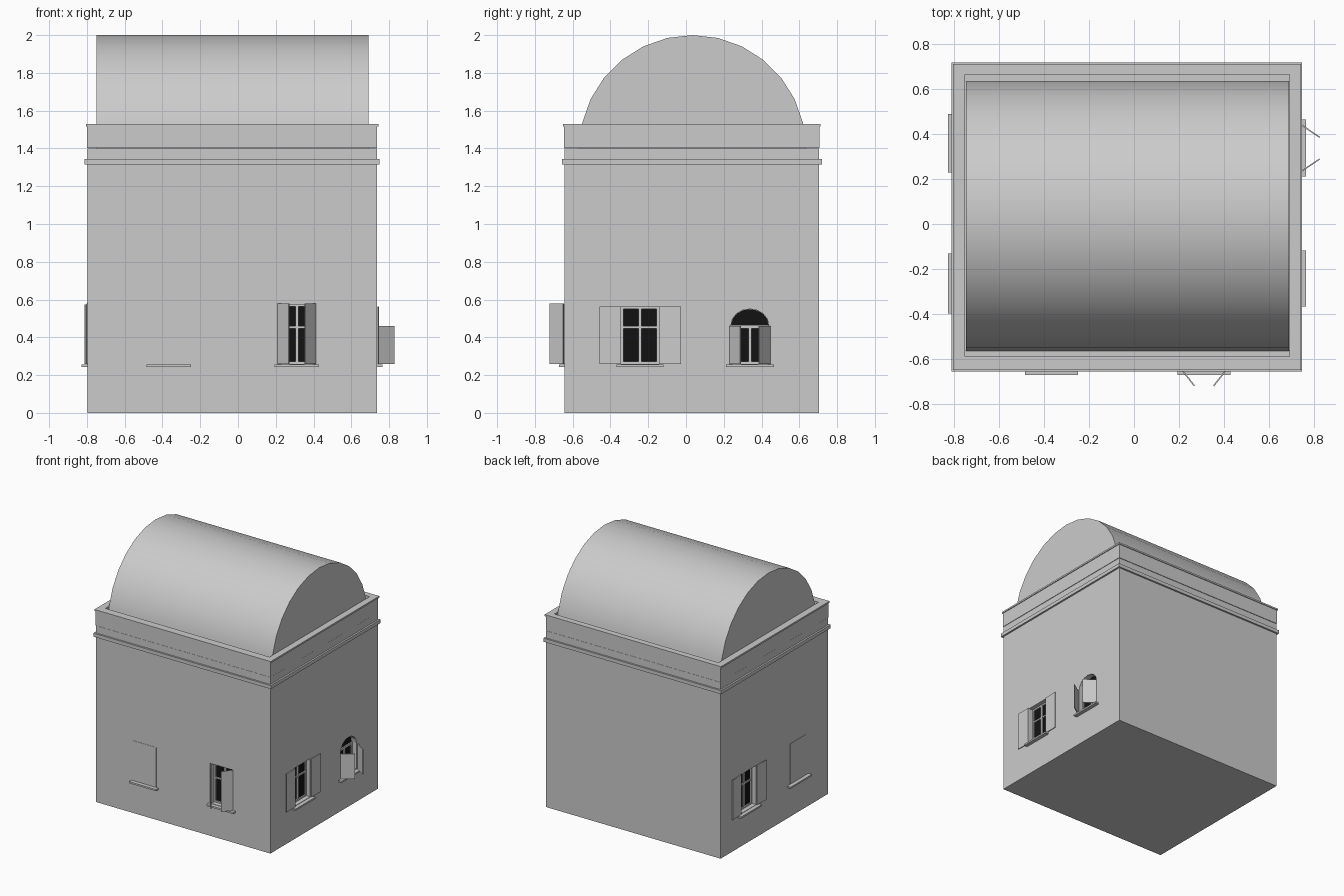
import bpy, bmesh, math
from mathutils import Matrix, Vector

if "Cube" in bpy.data.objects:
    bpy.data.objects.remove(bpy.data.objects["Cube"])


def material(name, rgb):
    m = bpy.data.materials.new(name)
    m.diffuse_color = (*rgb, 1)
    m.use_nodes = True
    m.node_tree.nodes["Principled BSDF"].inputs["Base Color"].default_value = m.diffuse_color
    return m


STONE = material("grey_plaster", (0.6, 0.6, 0.6))
DARK = material("dark_glass", (0.006, 0.006, 0.006))
I = Matrix.Identity(4)


def prism(name, profile, v0, v1, mat=STONE, xf=I):
    """Extrude a (u, z) outline outward from v0 to v1; outward is local -y."""
    bm = bmesh.new()
    verts = [bm.verts.new((u, -v0, z)) for u, z in profile]
    face = bm.faces.new(verts)
    out = bmesh.ops.extrude_face_region(bm, geom=[face])["geom"]
    bmesh.ops.translate(bm, vec=(0, v0 - v1, 0),
                        verts=[g for g in out if isinstance(g, bmesh.types.BMVert)])
    bmesh.ops.recalc_face_normals(bm, faces=bm.faces)
    bm.transform(xf)
    me = bpy.data.meshes.new(name)
    bm.to_mesh(me)
    bm.free()
    ob = bpy.data.objects.new(name, me)
    bpy.context.collection.objects.link(ob)
    me.materials.append(mat)
    return ob


def rect(u0, u1, z0, z1):
    return [(u0, z0), (u1, z0), (u1, z1), (u0, z1)]


def box(name, x, y, z, mat=STONE):
    return prism(name, rect(*x, *z), -y[1], -y[0], mat)


def cut(target, cutters):
    for c in cutters:
        mod = target.modifiers.new("cut", "BOOLEAN")
        mod.operation, mod.solver, mod.object = "DIFFERENCE", "EXACT", c
        bpy.context.view_layer.objects.active = target
        bpy.ops.object.modifier_apply(modifier=mod.name)
        bpy.data.objects.remove(c)


# Main block, cornice and parapet
X, Y = (-0.798, 0.735), (-0.643, 0.705)


def grow(r, d):
    return (r[0] - d, r[1] + d)


walls = box("walls", X, Y, (0, 1.40))
box("cornice", grow(X, 0.014), grow(Y, 0.014), (1.315, 1.343))
parapet = box("parapet", grow(X, 0.002), grow(Y, 0.002), (1.402, 1.517))
rim = box("parapet_rim", grow(X, 0.008), grow(Y, 0.008), (1.517, 1.53))
for ob in (parapet, rim):
    cut(ob, [box("cutter", (-0.752, 0.692), (-0.59, 0.665), (1.3, 1.6))])

# Barrel roof: half cylinder along x
RIGHT = Matrix.Rotation(math.pi / 2, 4, "Z")
arc = [(0.035 + 0.6 * math.cos(math.pi * i / 14), 1.4 + 0.6 * math.sin(math.pi * i / 14))
       for i in range(15)]
roof = prism("barrel_roof", arc, -0.748, 0.69, xf=RIGHT)
bpy.context.view_layer.objects.active = roof
roof.select_set(True)
bpy.ops.object.shade_smooth_by_angle(angle=math.radians(30))
roof.select_set(False)

# Wall frames: local x runs along the wall, local -y points outward
FRONT = Matrix.Translation((0, Y[0], 0))
RIGHT_WALL = Matrix.Translation((X[1], 0, 0)) @ RIGHT
LEFT_WALL = Matrix.Translation((X[0], 0, 0)) @ Matrix.Rotation(-math.pi / 2, 4, "Z")
Z0, DEPTH = 0.26, 0.05


def sill(c, half, wall):
    prism("window_sill", rect(c - half, c + half, 0.244, 0.257), -0.01, 0.03, xf=wall)


def opening(c, half, top, wall, arch=0.0):
    """Recessed window with dark glass, frame and glazing bars."""
    def outline(h, e=0.0):
        if not arch:
            return rect(c - h, c + h, Z0 + e, top - e)
        return [(c - h, Z0 + e), (c + h, Z0 + e)] + [
            (c + h * math.cos(math.pi * i / 8), top + (arch - e) * math.sin(math.pi * i / 8))
            for i in range(9)]
    cut(walls, [prism("cutter", outline(half), -DEPTH, 0.05, xf=wall)])
    prism("window_glass", outline(half - 0.001, 0.001), -DEPTH, -DEPTH + 0.006, DARK, wall)
    bars = [rect(c - 0.008, c + 0.008, Z0, top),
            rect(c - half, c + half, 0.448, 0.46),
            rect(c - half, c - half + 0.012, Z0, top),
            rect(c + half - 0.012, c + half, Z0, top),
            rect(c - half, c + half, Z0, Z0 + 0.012),
            rect(c - half, c + half, top - 0.012, top)]
    for b in bars:
        prism("window_bar", b, -DEPTH, -DEPTH + 0.016, xf=wall)


def shutters(c, half, width, top, angle, wall):
    """Pair hinged at the opening edges; angle 0 is closed, 180 is flat on the wall."""
    for s in (-1, 1):
        hinge = (Matrix.Translation((c + s * half, -0.004, 0))
                 @ Matrix.Rotation(s * math.radians(angle), 4, "Z"))
        v = (-0.006, 0.0) if angle > 90 else (0.0, 0.006)
        prism("shutter", rect(*sorted((0, -s * width)), Z0, top), *v, xf=wall @ hinge)


# Front: closed pair on the left, half open window on the right
sill(-0.367, 0.118, FRONT)
prism("closed_shutters", rect(-0.467, -0.267, Z0, 0.575), -0.01, 0.002, xf=FRONT)
sill(0.312, 0.118, FRONT)
opening(0.312, 0.095, 0.575, FRONT)
shutters(0.312, 0.097, 0.092, 0.58, 52, FRONT)

# Right: wide open window and arched window
sill(-0.243, 0.125, RIGHT_WALL)
opening(-0.243, 0.1, 0.563, RIGHT_WALL)
shutters(-0.243, 0.1, 0.116, 0.563, 179, RIGHT_WALL)
sill(0.338, 0.127, RIGHT_WALL)
opening(0.338, 0.1, 0.465, RIGHT_WALL, arch=0.085)
shutters(0.338, 0.104, 0.104, 0.46, 56, RIGHT_WALL)

# Left: wide open window towards the back, closed pair towards the front
sill(-0.36, 0.13, LEFT_WALL)
opening(-0.36, 0.1, 0.57, LEFT_WALL)
shutters(-0.36, 0.1, 0.112, 0.575, 178, LEFT_WALL)
sill(0.265, 0.133, LEFT_WALL)
prism("closed_shutters", rect(0.165, 0.365, Z0, 0.58), -0.01, 0.003, xf=LEFT_WALL)
